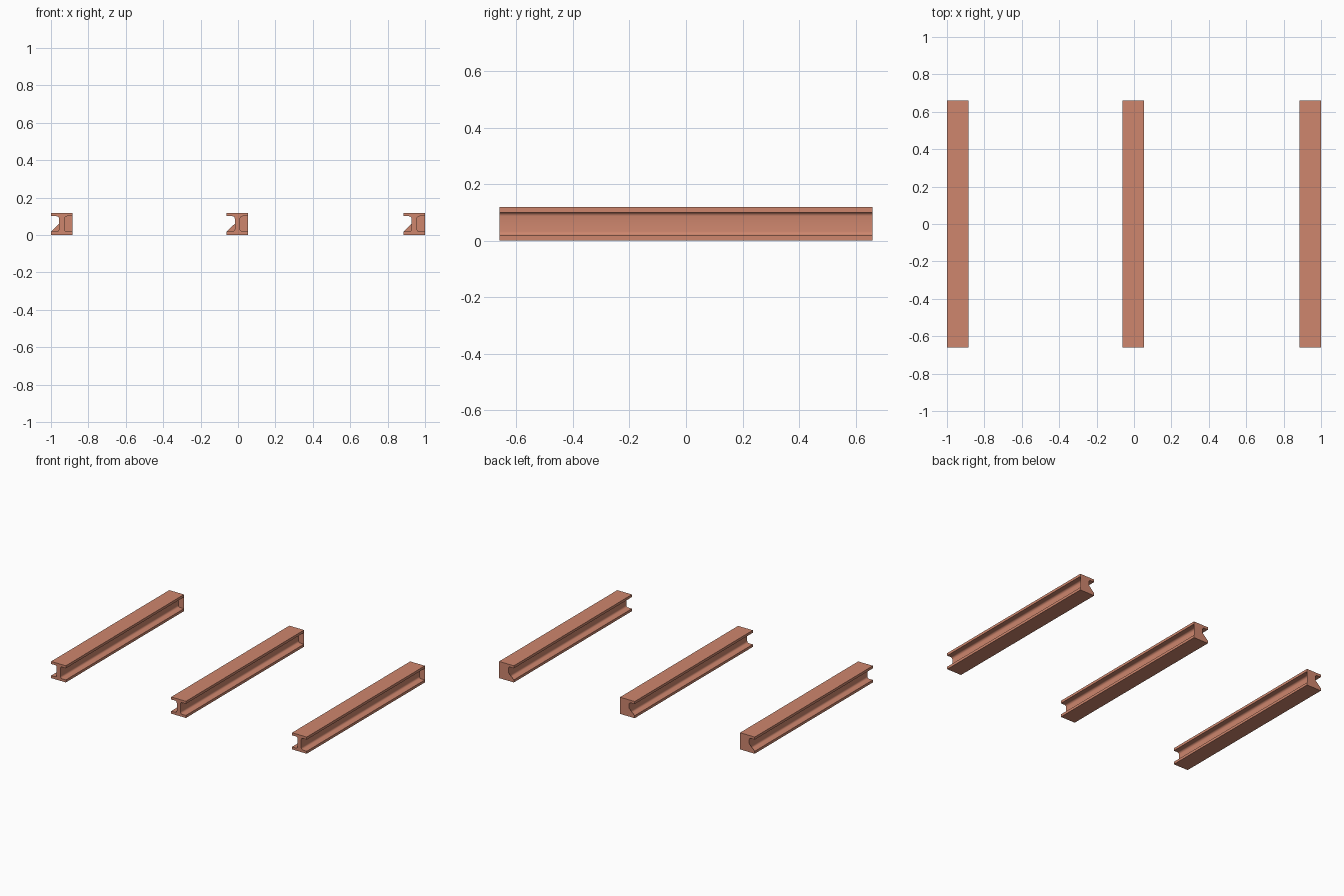
import bpy, math

if "Cube" in bpy.data.objects:
    bpy.data.objects.remove(bpy.data.objects["Cube"])

W, H, L = 0.0575, 0.118, 0.66      # half width, height, half length
T, WEB, R = 0.018, 0.014, 0.014    # flange thickness, half web, fillet radius
ARC = 5

mat = bpy.data.materials.new("copper_paint")
mat.diffuse_color = (0.62, 0.24, 0.155, 1)
mat.use_nodes = True
mat.node_tree.nodes["Principled BSDF"].inputs["Base Color"].default_value = mat.diffuse_color


def channel():
    """Right-hand recess of the section, from lower flange lip to upper lip."""
    pts = [(W, T)]
    for i in range(ARC + 1):
        a = -math.pi / 2 - i * math.pi / 2 / ARC
        pts.append((WEB + R + R * math.cos(a), T + R + R * math.sin(a)))
    pts.append((WEB, 0.06))
    for i in range(ARC + 1):
        a = math.pi - i * math.pi / 2 / ARC
        pts.append((WEB + R + R * math.cos(a), H - T - R + R * math.sin(a)))
    return pts + [(W, H - T)]


def beam(name, x):
    right = channel()
    left = [(-px, pz) for px, pz in reversed(right)]
    prof = [(-W, 0), (W, 0)] + right + [(W, H), (-W, H)] + left
    n, m = len(prof), len(right)
    verts = [(px, y, pz) for y in (-L, L) for px, pz in prof]
    # long sides
    faces = [(i, (i + 1) % n, n + (i + 1) % n, n + i) for i in range(n)]
    # end caps
    faces += [tuple(range(n)), tuple(reversed(range(n, 2 * n)))]
    # webbing on the rear end: right recess closed, lower left recess part closed
    faces.append(tuple(range(n + 2, n + 2 + m)))
    start = n + 4 + m + (ARC + 2)
    faces.append(tuple(range(start, 2 * n)))
    me = bpy.data.meshes.new(name)
    me.from_pydata(verts, [], faces)
    me.update()
    ob = bpy.data.objects.new(name, me)
    ob.location.x = x
    me.materials.append(mat)
    bpy.context.collection.objects.link(ob)
    bpy.ops.object.select_all(action='DESELECT')
    ob.select_set(True)
    bpy.context.view_layer.objects.active = ob
    bpy.ops.object.shade_smooth_by_angle(angle=math.radians(35))


# three parallel I-beams
for name, x in (("left_beam", -0.9425), ("middle_beam", -0.003), ("right_beam", 0.9425)):
    beam(name, x)
